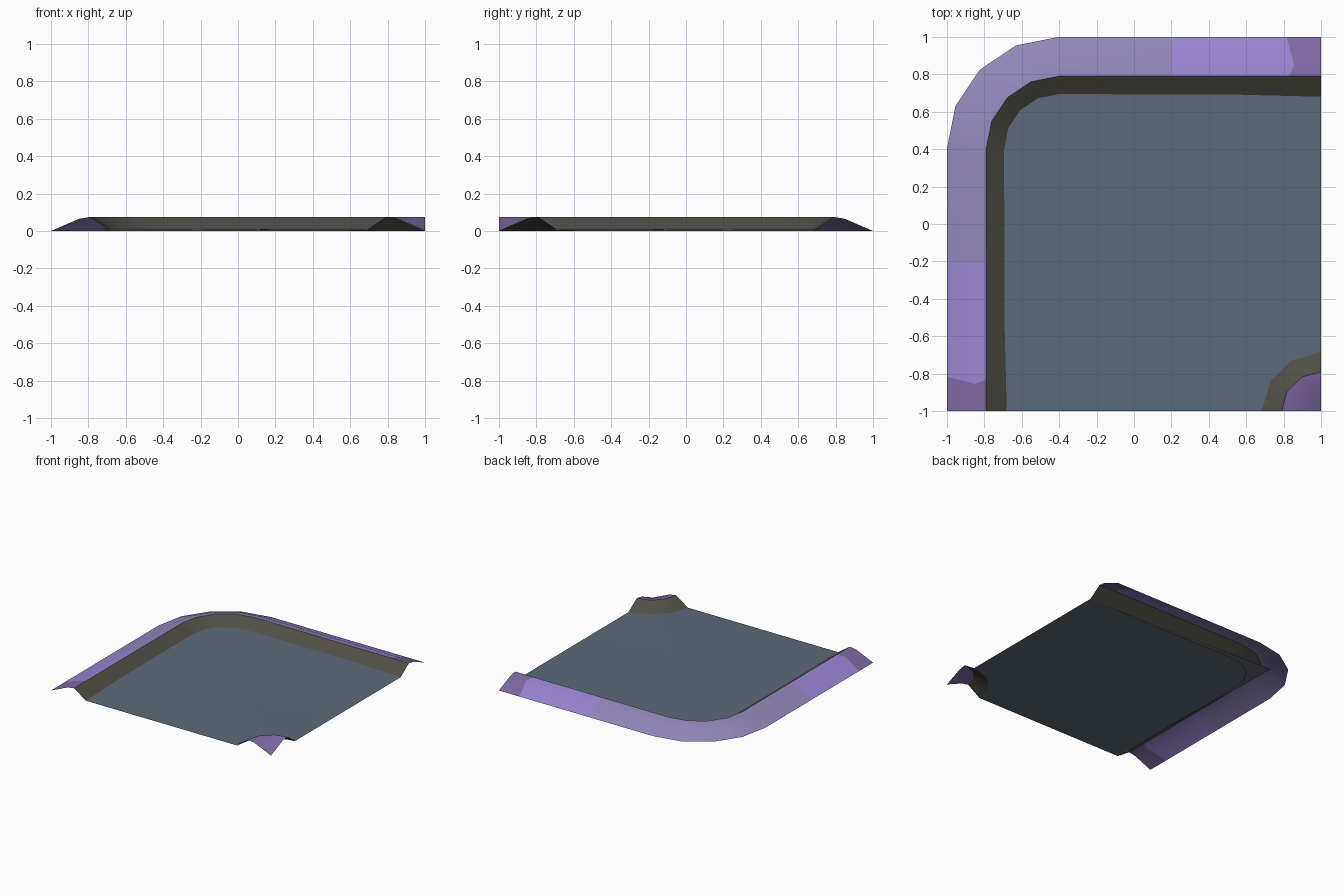
import bpy, bmesh
from math import sin, cos, radians

if "Cube" in bpy.data.objects:
    bpy.data.objects.remove(bpy.data.objects["Cube"])


def material(name, srgb):
    m = bpy.data.materials.new(name)
    m.diffuse_color = [((c / 255 + 0.055) / 1.055) ** 2.4 for c in srgb] + [1]
    m.use_nodes = True
    m.node_tree.nodes["Principled BSDF"].inputs["Base Color"].default_value = m.diffuse_color
    return m


MATS = [material("wet_bank_grey", (80, 79, 71)),
        material("muted_purple", (146, 135, 186)),
        material("bright_purple", (154, 133, 210)),
        material("dark_purple", (127, 105, 163))]
WATER = material("water_slate", (92, 106, 120))

# Bank cross-section: distance in from the tile edge, height
PROFILE = [(0, 0), (0.15, 0.065), (0.21, 0.075), (0.32, 0)]


def build(name, verts, faces, mats, smooth=True):
    """faces: list of (indices, material index); all faces point up"""
    me = bpy.data.meshes.new(name)
    ob = bpy.data.objects.new(name, me)
    bpy.context.collection.objects.link(ob)
    for m in mats:
        me.materials.append(m)
    bm = bmesh.new()
    vs = [bm.verts.new(v) for v in verts]
    for idx, mat in faces:
        bm.faces.new([vs[i] for i in idx]).material_index = mat
    bmesh.ops.remove_doubles(bm, verts=bm.verts, dist=1e-5)
    bm.normal_update()
    bmesh.ops.reverse_faces(bm, faces=[f for f in bm.faces if f.normal.z < 0])
    bm.to_mesh(me)
    bm.free()
    if smooth:
        bpy.ops.object.select_all(action='DESELECT')
        ob.select_set(True)
        bpy.context.view_layer.objects.active = ob
        bpy.ops.object.shade_smooth_by_angle(angle=radians(30))
    return ob


def strip_faces(rows, cols, colour):
    return [((r * cols + c, r * cols + c + 1, (r + 1) * cols + c + 1, (r + 1) * cols + c),
             colour(r, c)) for r in range(rows - 1) for c in range(cols - 1)]


# Outer bank: straight, quarter turn, straight
KINK = [0.015, -0.025, 0, 0]          # bent colour border near each open end
verts = []
for y in (-1, -0.83, -0.2):
    for k, (d, z) in zip(KINK, PROFILE):
        verts.append((-1 + d, y + (k if y == -0.83 else 0), z))
for i in range(5):
    a = radians(180 - 22.5 * i)
    for d, z in PROFILE:
        verts.append((-0.4 + (0.6 - d) * cos(a), 0.4 + (0.6 - d) * sin(a), z))
for x in (0.2, 0.83, 1):
    for k, (d, z) in zip(KINK, PROFILE):
        verts.append((x - (k if x == 0.83 else 0), 1 - d, z))
band = [3, 2] + [1] * 6 + [2, 3]
build("outer_bank", verts,
      strip_faces(11, 4, lambda r, c: 0 if c == 2 else band[r]), MATS)

# Inner corner bank: the same section turned about the tile corner
verts = []
for i in range(4):
    a = radians(180 - 30 * i)
    for d, z in PROFILE[1:]:
        verts.append((1 + d * cos(a), -1 + d * sin(a), z))
verts.append((1, -1, 0))
faces = strip_faces(4, 3, lambda r, c: 0 if c == 1 else 3)
faces += [((r * 3, r * 3 + 3, 12), 3) for r in range(3)]
build("inner_corner_bank", verts, faces, MATS)

# Water sheet, very slightly raised in the middle
rim = [(-0.68, -1, 0.001), (-0.69, -0.6, 0.008), (-0.73, 0.73, 0.01),
       (0.6, 0.69, 0.008), (1, 0.68, 0.001), (1, -0.69, 0.001),
       (0.84, -0.73, 0.006), (0.73, -0.84, 0.006), (0.69, -1, 0.001)]
n = len(rim)
build("water", rim + [(0, 0, 0.01)],
      [((i, (i + 1) % n, n), 0) for i in range(n)], [WATER])
